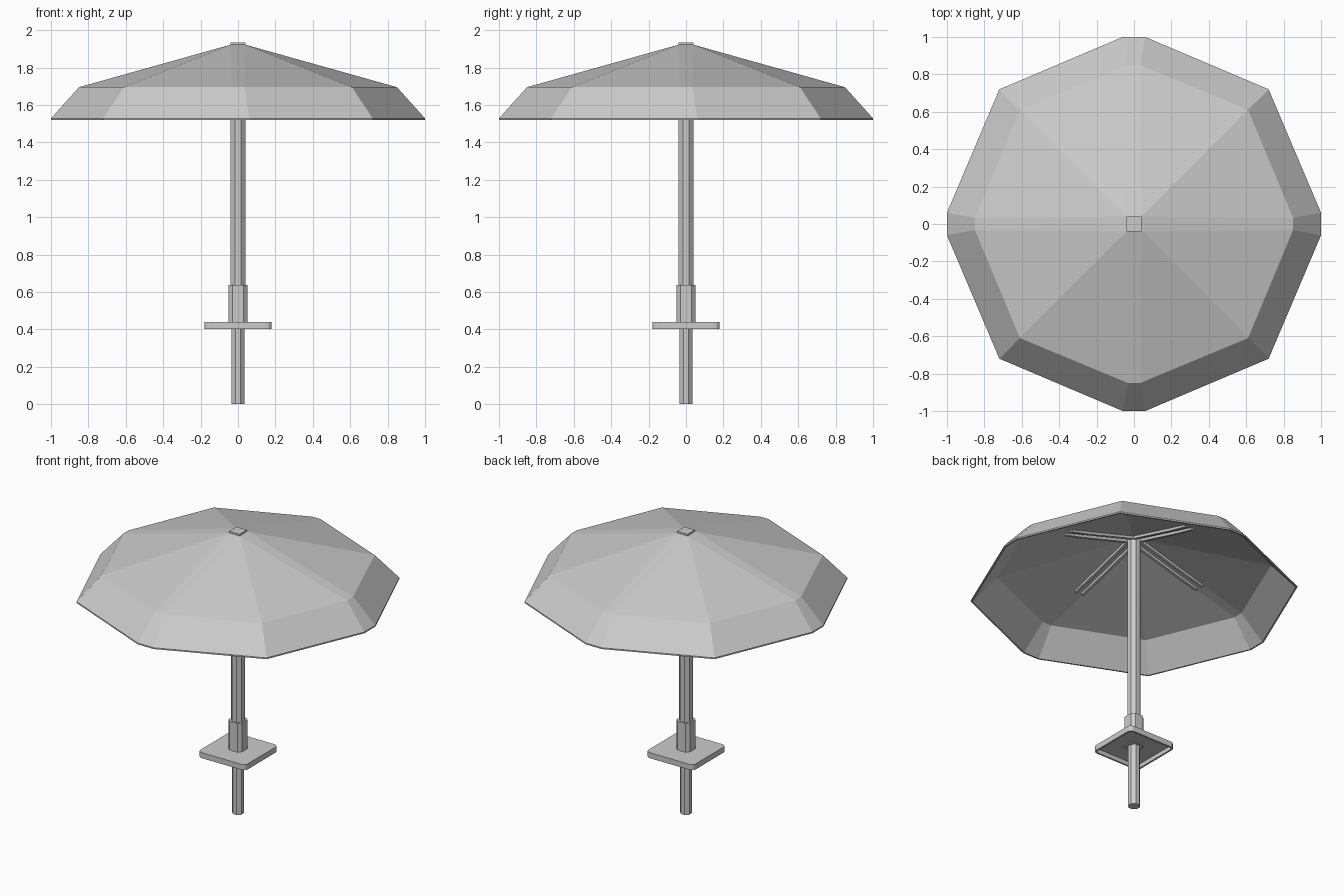
import bpy, bmesh
from math import cos, sin, pi

if "Cube" in bpy.data.objects:
    bpy.data.objects.remove(bpy.data.objects["Cube"])


def loft(name, rings):
    """Skin a stack of equal-length rings and cap both ends."""
    bm = bmesh.new()
    loops = [[bm.verts.new(p) for p in ring] for ring in rings]
    n = len(loops[0])
    for a, b in zip(loops, loops[1:]):
        for i in range(n):
            j = (i + 1) % n
            bm.faces.new((a[i], a[j], b[j], b[i]))
    bm.faces.new(loops[0])
    bm.faces.new(loops[-1])
    bmesh.ops.remove_doubles(bm, verts=bm.verts, dist=1e-5)
    bmesh.ops.recalc_face_normals(bm, faces=bm.faces)
    me = bpy.data.meshes.new(name)
    bm.to_mesh(me)
    bm.free()
    ob = bpy.data.objects.new(name, me)
    bpy.context.collection.objects.link(ob)
    return ob


def quarter_turns(points, z):
    """Repeat one quarter of an outline around z."""
    out = []
    for x, y in points:
        out.append((x, y, z))
    for k in range(1, 4):
        c, s = round(cos(k * pi / 2)), round(sin(k * pi / 2))
        out += [(c * x - s * y, s * x + c * y, z) for x, y in points]
    return out


def canopy_ring(r, half, diag, z):
    return quarter_turns([(r, -half), (r, half), (diag, diag)], z)


def rounded_square(h, c, z, steps=1):
    pts = [(h - c + c * cos(i * pi / 2 / steps), h - c + c * sin(i * pi / 2 / steps))
           for i in range(steps + 1)]
    return quarter_turns(pts, z)


# canopy: outer skin down to the rim, then back up the inside
loft("canopy", [
    canopy_ring(0.04, 0.04, 0.04, 1.922),
    canopy_ring(0.85, 0.033, 0.61, 1.695),
    canopy_ring(1.0, 0.06, 0.72, 1.528),
    canopy_ring(1.0, 0.06, 0.72, 1.519),
    canopy_ring(0.99, 0.06, 0.713, 1.519),
    canopy_ring(0.842, 0.033, 0.604, 1.683),
    canopy_ring(0.04, 0.04, 0.04, 1.909),
])
loft("top_cap", [rounded_square(0.04, 0.0001, z) for z in (1.905, 1.933)])

# pole sections and collar
OCT = 2 - 2 ** 0.5
loft("lower_pole", [rounded_square(0.035, 0.035 * OCT, z) for z in (0, 0.435)])
loft("upper_pole", [rounded_square(0.04, 0.04 * OCT, z) for z in (0.6, 1.915)])
loft("pole_collar", [rounded_square(0.05, 0.02, z) for z in (0.425, 0.637)])

# base plate, hollow underneath
loft("base_plate", [
    rounded_square(0.168, 0.018, 0.43, 3),
    rounded_square(0.168, 0.018, 0.402, 3),
    rounded_square(0.18, 0.03, 0.402, 3),
    rounded_square(0.18, 0.03, 0.44, 3),
])

# paired ribs under the canopy along each axis
for k in range(4):
    for side in (-1, 1):
        y = side * 0.027
        ring = lambda x, z: [(x, y - 0.009, z), (x, y + 0.009, z),
                             (x, y + 0.009, z + 0.018), (x, y - 0.009, z + 0.018)]
        rib = loft(f"rib_{k}_{'a' if side < 0 else 'b'}",
                   [ring(0.03, 1.893), ring(0.40, 1.789), ring(0.53, 1.757)])
        rib.rotation_euler.z = k * pi / 2
